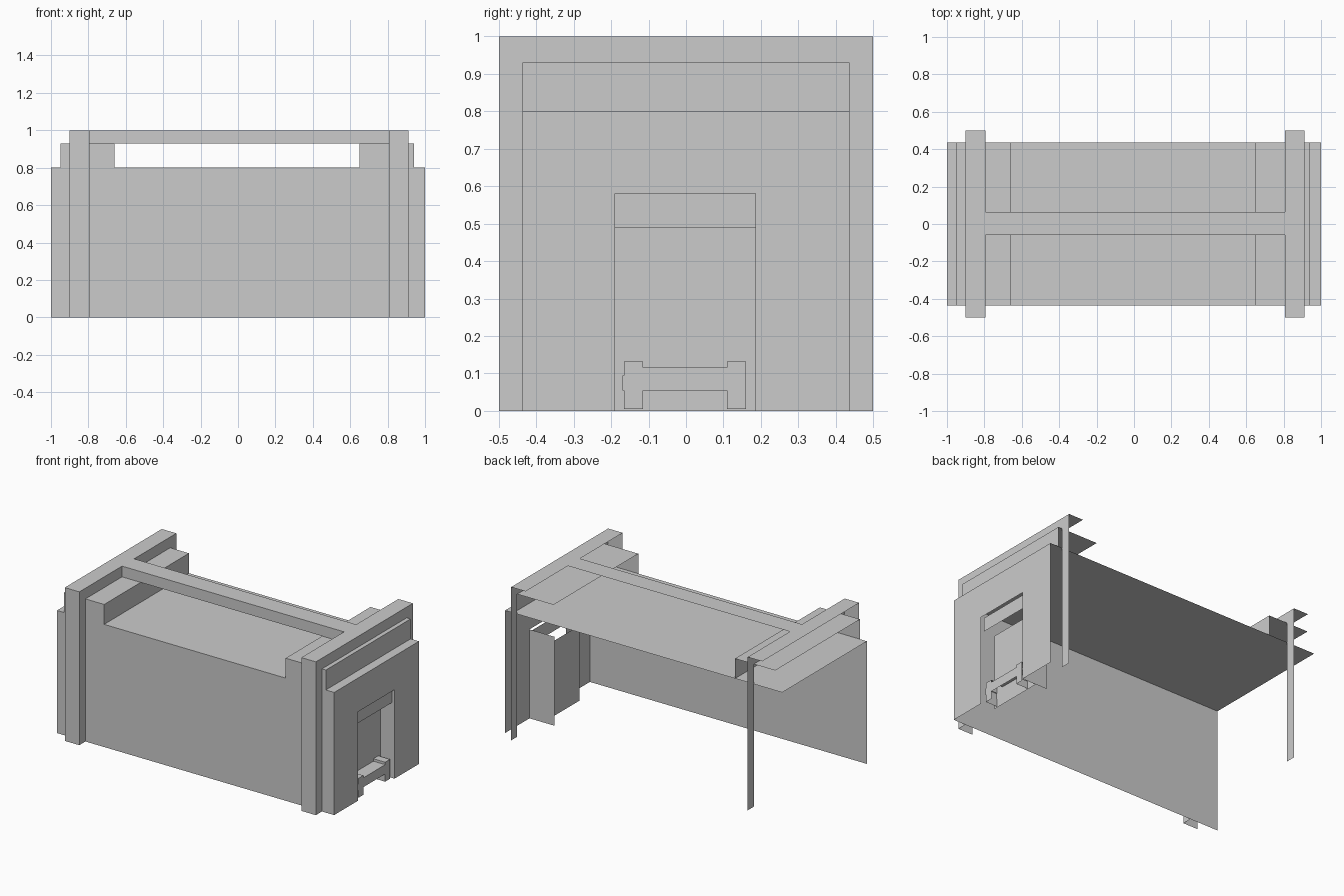
import bpy, bmesh

if "Cube" in bpy.data.objects:
    bpy.data.objects.remove(bpy.data.objects["Cube"])


def rect(y0, y1, z0, z1):
    return [(y0, z0), (y1, z0), (y1, z1), (y0, z1)]


def sweep(name, x0, x1, rim, cap):
    """Sweep a (y, z) outline along x as an open shell.
    Only the sides facing front and up are kept, plus the cap at x1."""
    bm = bmesh.new()
    for a, b in zip(rim, rim[1:] + rim[:1]):
        dy, dz = b[0] - a[0], b[1] - a[1]
        if dz < -1e-6 or dy < -1e-6:
            bm.faces.new([bm.verts.new(p) for p in
                          ((x1, *a), (x0, *a), (x0, *b), (x1, *b))])
    if cap:
        bm.faces.new([bm.verts.new((x1, *p)) for p in cap])
    bmesh.ops.remove_doubles(bm, verts=bm.verts, dist=1e-5)
    mesh = bpy.data.meshes.new(name)
    bm.to_mesh(mesh)
    bm.free()
    obj = bpy.data.objects.new(name, mesh)
    bpy.context.collection.objects.link(obj)
    return obj


W = 0.437            # half depth of the hall
D0, D1 = -0.19, 0.185  # doorway sides

# Hall: front wall and flat roof, with a door opening in the end wall
end_wall = [(-W, 0), (D0, 0), (D0, 0.58), (D1, 0.58), (D1, 0), (W, 0), (W, 0.8), (-W, 0.8)]
sweep("hall", -1, 1, rect(-W, W, 0, 0.8), end_wall)

# Raised roof blocks at both ends
for side, x0, x1 in (("left", -0.95, -0.66), ("right", 0.65, 0.94)):
    block = rect(-W, W, 0.8, 0.93)
    sweep(f"{side}_roof_block", x0, x1, block, block)

# Portal frames wrapping both ends
portal = [(-0.5, 0), (-W, 0), (-W, 0.93), (W, 0.93), (W, 0), (0.5, 0), (0.5, 1), (-0.5, 1)]
for side, x0, x1 in (("left", -0.90, -0.795), ("right", 0.807, 0.912)):
    sweep(f"{side}_portal_frame", x0, x1, rect(-0.5, 0.5, 0, 1), portal)

# Ridge beam joining the frames
sweep("ridge_beam", -0.795, 0.807, rect(-0.06, 0.065, 0.93, 1), None)

# Doorway: side jamb, raised shutter and recessed door
sweep("door_jamb", 0.82, 1, [(D1, 0.58), (D1, 0)], None)
sweep("door_shutter", 0.98, 0.98, [], rect(D0, D1, 0.49, 0.58))
sweep("recessed_door", 0.90, 0.90, [], rect(D0, D1, 0, 0.49))

# Low bracket in the doorway: two feet, a cross bar and a small side nub
bracket = [(-0.165, 0.005), (-0.115, 0.005), (-0.115, 0.055), (0.11, 0.055),
           (0.11, 0.005), (0.16, 0.005), (0.16, 0.132), (0.11, 0.132),
           (0.11, 0.116), (-0.115, 0.116), (-0.115, 0.132), (-0.165, 0.132),
           (-0.165, 0.095), (-0.17, 0.095), (-0.17, 0.055), (-0.165, 0.055)]
sweep("doorway_bracket", 0.90, 0.985, bracket, bracket)
